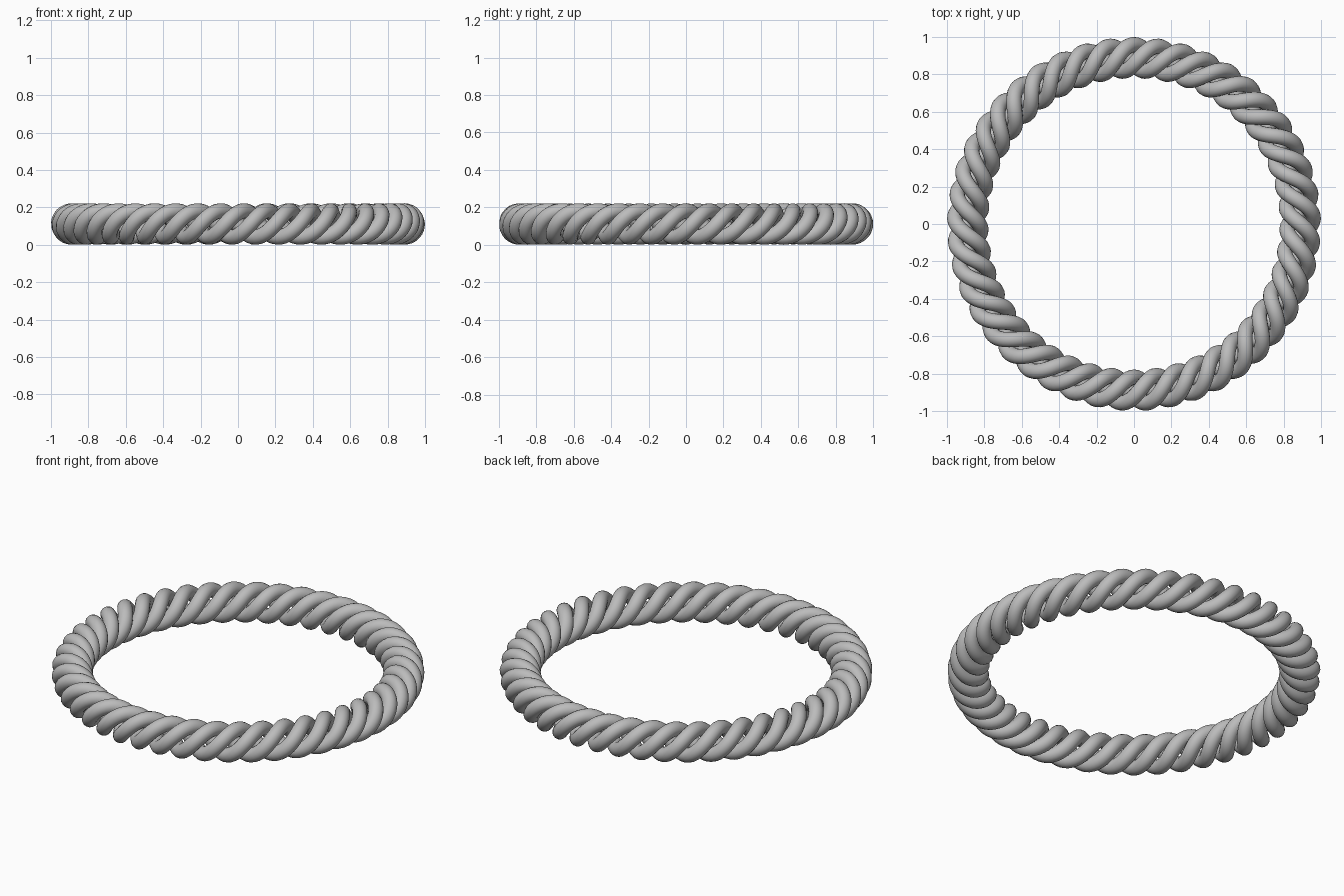
import bpy
from math import sin, cos, pi, tau

cube = bpy.data.objects.get("Cube")
if cube:
    bpy.data.objects.remove(cube, do_unlink=True)

RING = 0.889      # radius of the ring's centre line
COIL = 0.070      # distance of each strand from the centre line
STRAND = 0.041    # strand thickness radius
STRANDS = 3
TWISTS = 15
STEPS = TWISTS * 28

grey = bpy.data.materials.new("rope_grey")
grey.use_nodes = True
colour = (0.5, 0.5, 0.5, 1)
grey.diffuse_color = colour
grey.node_tree.nodes["Principled BSDF"].inputs["Base Color"].default_value = colour


def twisted_strand(index):
    """One closed strand winding around the ring."""
    curve = bpy.data.curves.new(f"strand_{index + 1}", "CURVE")
    curve.dimensions = "3D"
    curve.bevel_depth = STRAND
    curve.bevel_resolution = 6
    spline = curve.splines.new("POLY")
    spline.points.add(STEPS - 1)
    for i, point in enumerate(spline.points):
        around = tau * i / STEPS
        twist = TWISTS * (around - pi / 2) + tau * index / STRANDS
        radius = RING + COIL * cos(twist)
        height = COIL + STRAND + COIL * sin(twist)
        point.co = (radius * cos(around), radius * sin(around), height, 1)
    spline.use_cyclic_u = True
    curve.materials.append(grey)
    strand = bpy.data.objects.new(f"strand_{index + 1}", curve)
    bpy.context.collection.objects.link(strand)
    return strand


# Three interwoven strands, turned into smooth meshes
bpy.ops.object.select_all(action="DESELECT")
for k in range(STRANDS):
    strand = twisted_strand(k)
    strand.select_set(True)
    bpy.context.view_layer.objects.active = strand
bpy.ops.object.convert(target="MESH")
bpy.ops.object.shade_smooth()
